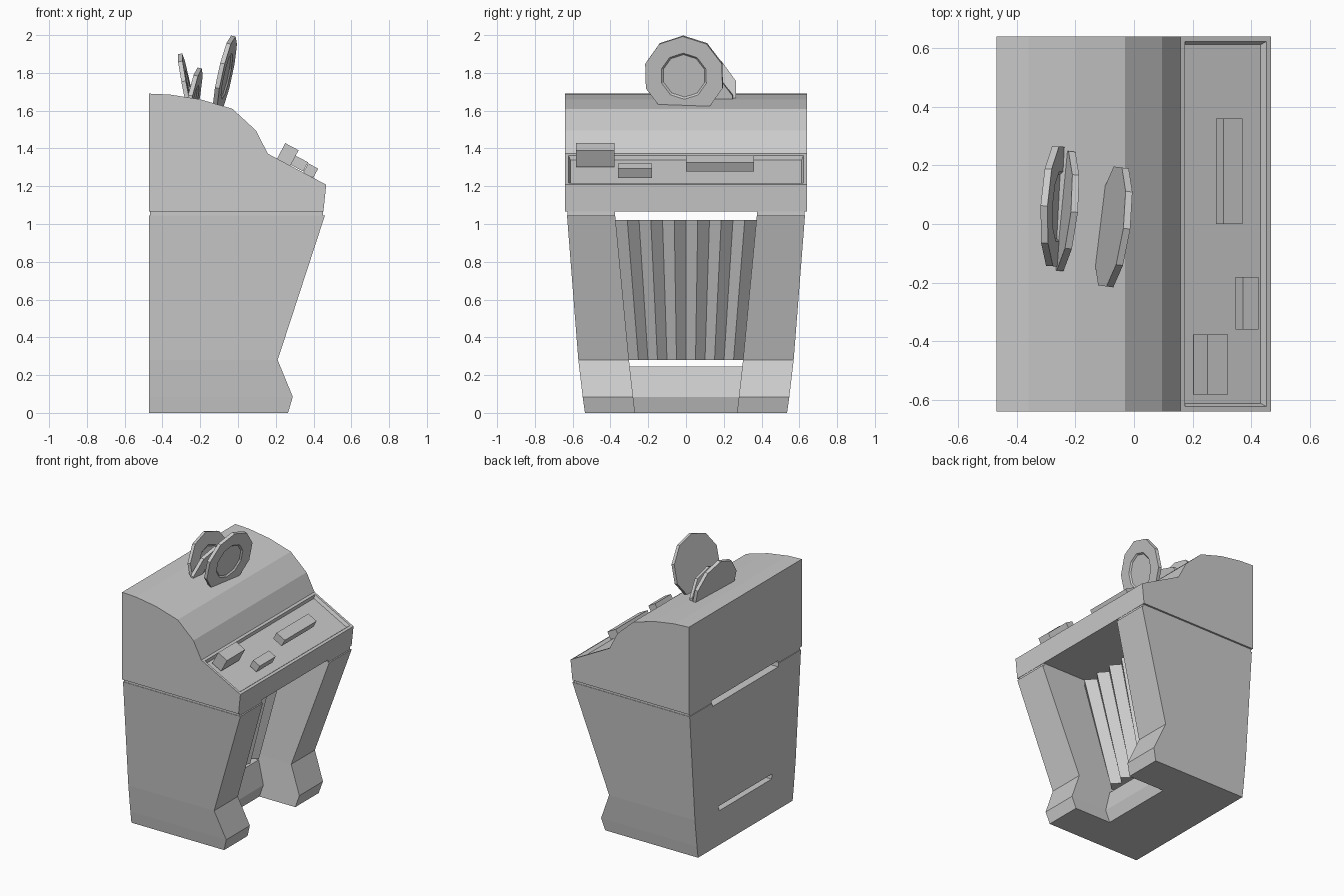
import bpy, bmesh, math
from mathutils import Vector, Matrix

if "Cube" in bpy.data.objects:
    bpy.data.objects.remove(bpy.data.objects["Cube"])


def finish(bm, name, mirror=False):
    bmesh.ops.recalc_face_normals(bm, faces=bm.faces)
    me = bpy.data.meshes.new(name)
    bm.to_mesh(me)
    bm.free()
    ob = bpy.data.objects.new(name, me)
    bpy.context.collection.objects.link(ob)
    if mirror:
        m = ob.modifiers.new("mirror", "MIRROR")
        m.use_axis = (False, True, False)
    return ob


def loft(name, rings, mirror=False):
    """Skin a stack of closed rings of 3D points and cap both ends."""
    bm = bmesh.new()
    vs = [[bm.verts.new(p) for p in r] for r in rings]
    n = len(rings[0])
    for a, b in zip(vs, vs[1:]):
        for i in range(n):
            j = (i + 1) % n
            bm.faces.new((a[i], a[j], b[j], b[i]))
    bm.faces.new(vs[0])
    bm.faces.new(vs[-1])
    return finish(bm, name, mirror)


def slab(z, xf, y0, y1, xb=-0.47):
    return [(xb, y0, z), (xf, y0, z), (xf, y1, z), (xb, y1, z)]


# Flared side legs with feet
loft("side_leg", [slab(0, .265, .27, .535), slab(.085, .29, .28, .547),
                  slab(.28, .21, .302, .57), slab(1.045, .46, .375, .63)], True)

# Dark seam strip between legs and upper cabinet
loft("seam_strip", [slab(1.045, .45, .375, .627, -.465),
                    slab(1.066, .45, .375, .627, -.465)], True)

# Recessed plinth between the feet
loft("plinth", [slab(0, -.02, -.27, .27), slab(.085, .005, -.28, .28),
                slab(.245, -.045, -.3, .3)])


# Recessed zigzag panel, open slots above and below it
def zigzag(z, xf, w, n=12, depth=.055):
    front = [(xf - depth * (i % 2 == 0), -w + 2 * w * i / n, z) for i in range(n + 1)]
    return [(-.47, -w, z)] + front + [(-.47, w, z)]


loft("ribbed_panel", [zigzag(.28, -.01, .302), zigzag(1.02, .16, .373)])

# Upper cabinet with domed top
profile = [(-.47, 1.065), (-.47, 1.69), (-.36, 1.685), (-.2, 1.66), (-.03, 1.61),
           (.095, 1.495), (.158, 1.372), (.467, 1.208), (.452, 1.065)]
cab = loft("upper_cabinet", [[(x, y, z) for x, z in profile] for y in (-.64, .64)])

# Sunken control deck on the sloped face
slope = math.atan2(1.372 - 1.208, .467 - .158)
nrm = Vector((math.sin(slope), 0, math.cos(slope)))
bm = bmesh.new()
bm.from_mesh(cab.data)
deck = max((f for f in bm.faces), key=lambda f: f.normal.dot(nrm))
bmesh.ops.inset_region(bm, faces=[deck], thickness=.025, depth=0)
bmesh.ops.inset_region(bm, faces=[deck], thickness=.015, depth=-.022)
bm.to_mesh(cab.data)
bm.free()


# Control blocks on the deck
def block(name, loc, size, tilt=slope):
    bm = bmesh.new()
    bmesh.ops.create_cube(bm, size=1, matrix=Matrix.Translation(loc)
                          @ Matrix.Rotation(tilt, 4, 'Y') @ Matrix.Diagonal((*size, 1)))
    finish(bm, name)


block("large_button", (.262, -.48, 1.365), (.08, .205, .1))
block("small_button", (.385, -.27, 1.283), (.06, .18, .055))
block("slider_bar", (.325, .18, 1.32), (.075, .36, .055))


# Ten-sided discs standing in the domed top
def disc(name, centre, normal, radius=.215, ring=True):
    n = Vector(normal).normalized()
    up = (Vector((0, 0, 1)) - n * n.z).normalized()
    side = n.cross(up)
    bm = bmesh.new()
    dirs = [up * math.cos(i * math.pi / 5) + side * math.sin(i * math.pi / 5)
            for i in range(10)]
    c = Vector(centre)
    steps = [(-.012, radius), (.012, radius)]
    if ring:
        steps += [(.012, .125), (.003, .115)]
    rings = [[bm.verts.new(c + n * h + d * r) for d in dirs] for h, r in steps]
    for a, b in zip(rings, rings[1:]):
        for i in range(10):
            bm.faces.new((a[i], a[(i + 1) % 10], b[(i + 1) % 10], b[i]))
    bm.faces.new(rings[0])
    bm.faces.new(rings[-1])
    finish(bm, name)


disc("front_disc", (-.07, -.01, 1.785), (1, -.13, -.22))
disc("rear_disc", (-.265, .06, 1.69), (1, -.05, .2))
disc("middle_disc", (-.245, .045, 1.615), (1, -.1, -.2))
